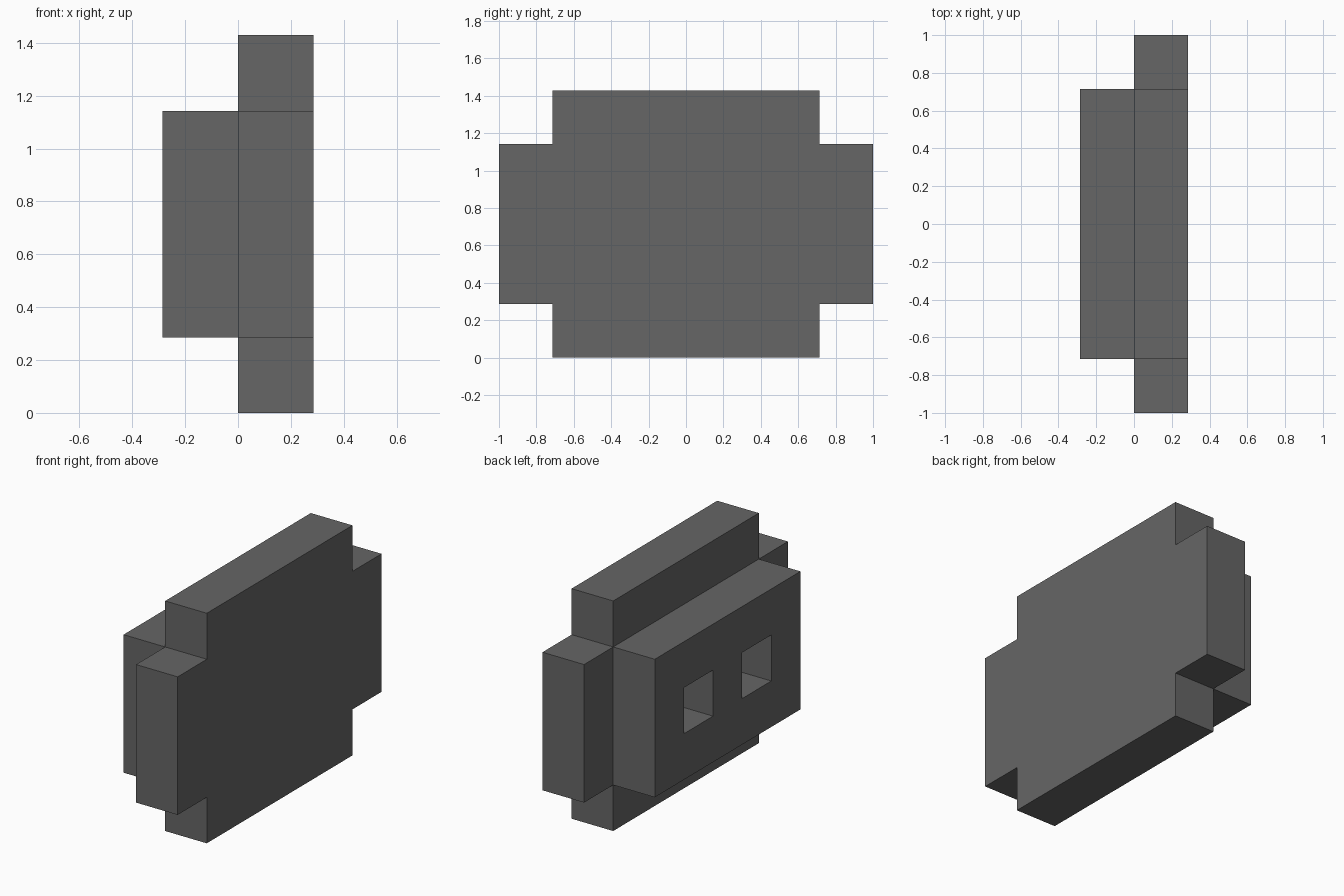
import bpy
import bmesh

cube = bpy.data.objects.get("Cube")
if cube:
    bpy.data.objects.remove(cube, do_unlink=True)

U = 2 / 7  # one block unit

grey = bpy.data.materials.new("dark_grey")
grey.use_nodes = True
colour = (0.133, 0.133, 0.133, 1.0)
grey.diffuse_color = colour
grey.node_tree.nodes["Principled BSDF"].inputs["Base Color"].default_value = colour


def slab(name, rows, cell, z_top, x0, x1):
    """Extrude a pattern of square cells, centred on y, from x0 to x1."""
    bm = bmesh.new()
    half = len(rows[0]) * cell / 2
    for r, row in enumerate(rows):
        for c, mark in enumerate(row):
            if mark != "#":
                continue
            y, z = c * cell - half, z_top - r * cell
            corners = ((y, z), (y, z - cell), (y + cell, z - cell), (y + cell, z))
            bm.faces.new([bm.verts.new((x0, a, b)) for a, b in corners])
    bmesh.ops.remove_doubles(bm, verts=bm.verts, dist=1e-4)
    out = bmesh.ops.extrude_face_region(bm, geom=bm.faces[:], use_keep_orig=True)
    moved = [v for v in out["geom"] if isinstance(v, bmesh.types.BMVert)]
    bmesh.ops.translate(bm, verts=moved, vec=(x1 - x0, 0, 0))
    bmesh.ops.recalc_face_normals(bm, faces=bm.faces)
    mesh = bpy.data.meshes.new(name)
    bm.to_mesh(mesh)
    bm.free()
    mesh.materials.append(grey)
    obj = bpy.data.objects.new(name, mesh)
    bpy.context.collection.objects.link(obj)
    return obj


# Broad plate with notched corners
slab("notched_plate",
     [".#####.",
      "#######",
      "#######",
      "#######",
      ".#####."], U, 5 * U, 0, U)

# Raised panel with two square openings
slab("raised_panel",
     ["##########",
      "##########",
      "##..##..##",
      "##..##..##",
      "##########",
      "##########"], U / 2, 4 * U, -U, 0)
